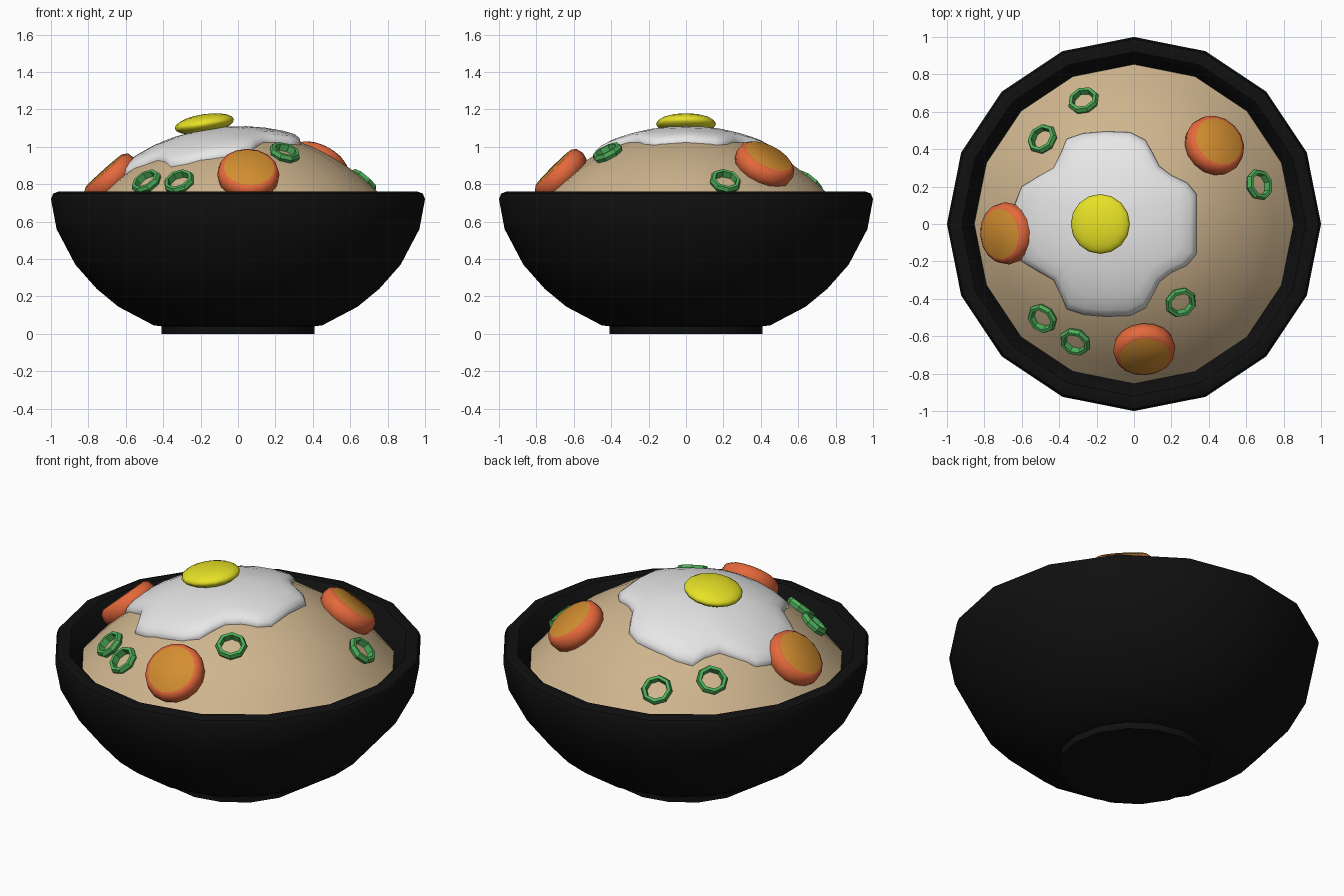
import bpy, math
from mathutils import Vector

if "Cube" in bpy.data.objects:
    bpy.data.objects.remove(bpy.data.objects["Cube"])


def mat(name, r, g, b):
    m = bpy.data.materials.new(name)
    m.diffuse_color = (r, g, b, 1)
    m.use_nodes = True
    m.node_tree.nodes["Principled BSDF"].inputs["Base Color"].default_value = m.diffuse_color
    return m


BLACK = mat("bowl_black", 0.005, 0.005, 0.005)
RICE = mat("rice_tan", 0.62, 0.46, 0.27)
WHITE = mat("egg_white", 0.8, 0.8, 0.8)
YOLK = mat("yolk_yellow", 0.8, 0.76, 0.02)
CARROT = mat("carrot_orange", 0.78, 0.14, 0.045)
CORE = mat("carrot_core", 0.65, 0.27, 0.03)
GREEN = mat("onion_green", 0.075, 0.42, 0.1)


def make(name, verts, faces, mats, angle=35):
    me = bpy.data.meshes.new(name)
    me.from_pydata(verts, [], faces)
    me.validate()
    ob = bpy.data.objects.new(name, me)
    bpy.context.collection.objects.link(ob)
    for m in mats:
        me.materials.append(m)
    bpy.ops.object.select_all(action='DESELECT')
    bpy.context.view_layer.objects.active = ob
    ob.select_set(True)
    bpy.ops.object.mode_set(mode='EDIT')
    bpy.ops.mesh.select_all(action='SELECT')
    bpy.ops.mesh.normals_make_consistent(inside=False)
    bpy.ops.object.mode_set(mode='OBJECT')
    if angle:
        bpy.ops.object.shade_smooth_by_angle(angle=math.radians(angle))
    return ob


def lathe(name, prof, n, mats, angle=35, closed=False):
    """Spin an (r, z) profile; open profiles get end caps."""
    verts = [(r * math.cos(2 * math.pi * i / n), r * math.sin(2 * math.pi * i / n), z)
             for r, z in prof for i in range(n)]
    k = len(prof)
    faces = []
    for j in range(k if closed else k - 1):
        a, b = j * n, ((j + 1) % k) * n
        faces += [(a + i, a + (i + 1) % n, b + (i + 1) % n, b + i) for i in range(n)]
    if not closed:
        faces += [tuple(range(n))[::-1], tuple(range((k - 1) * n, k * n))]
    return make(name, verts, faces, mats, angle)


# Rice surface height by radius
DOME = [(0, 1.08), (0.1, 1.075), (0.2, 1.06), (0.3, 1.035), (0.4, 1.0), (0.5, 0.948),
        (0.6, 0.883), (0.68, 0.82), (0.745, 0.76), (0.86, 0.635)]


def rice_z(r):
    for (r0, z0), (r1, z1) in zip(DOME, DOME[1:]):
        if r <= r1:
            return z0 + (z1 - z0) * (r - r0) / (r1 - r0)
    return DOME[-1][1]


def place(ob, x, y, z, tilt):
    """Put a part on the dome, leaning outwards by tilt degrees."""
    t, r = math.radians(tilt), math.hypot(x, y)
    n = Vector((x / r * math.sin(t), y / r * math.sin(t), math.cos(t)))
    ob.rotation_euler = n.to_track_quat('Z', 'Y').to_euler()
    ob.location = (x, y, z)


# Bowl with foot, rounded rim and inside wall
lathe("bowl", [(0.41, 0), (0.41, 0.04), (0.45, 0.045), (0.64, 0.145), (0.755, 0.24),
               (0.87, 0.37), (0.97, 0.56), (1.0, 0.72), (0.988, 0.75), (0.96, 0.76),
               (0.92, 0.757), (0.895, 0.73), (0.85, 0.635), (0.76, 0.42), (0.6, 0.25), (0.4, 0.14)],
      16, [BLACK], 40)

# Rice mound
lathe("rice", [(0.84, 0.61)] + DOME[:0:-1] + [(0.03, 1.08)], 16, [RICE], 40)

# Egg white: wavy outline mirrored in y, draped over the rice
half = [(0.335, 0), (0.335, 0.16), (0.285, 0.22), (0.2, 0.26), (0.135, 0.31), (0.1, 0.38),
        (0.06, 0.45), (-0.02, 0.49), (-0.15, 0.495), (-0.27, 0.485), (-0.36, 0.455),
        (-0.39, 0.38), (-0.43, 0.3), (-0.51, 0.255), (-0.6, 0.2), (-0.64, 0.1), (-0.645, 0)]
outline = half + [(x, -y) for x, y in half[-2:0:-1]]
cx, n = -0.15, len(outline)
rings = [(0.2, 0.03), (0.4, 0.032), (0.6, 0.034), (0.8, 0.036), (0.93, 0.034),
         (0.985, 0.022), (1.0, 0.002), (0.98, -0.03)]
verts, faces = [(cx, 0, rice_z(0.15) + 0.03)], []
for f, h in rings:
    for x, y in outline:
        px, py = cx + (x - cx) * f, y * f
        verts.append((px, py, rice_z(math.hypot(px, py)) + h))
for i in range(n):
    k = (i + 1) % n
    faces.append((0, 1 + i, 1 + k))
    for j in range(len(rings) - 1):
        a, b = 1 + j * n, 1 + (j + 1) * n
        faces.append((a + i, b + i, b + k, a + k))
make("egg_white", verts, faces, [WHITE], 60)

# Yolk
bpy.ops.mesh.primitive_uv_sphere_add(segments=16, ring_count=10, radius=1, location=(-0.18, 0, 1.122))
yolk = bpy.context.object
yolk.name = "yolk"
yolk.scale = (0.16, 0.16, 0.052)
yolk.rotation_euler = (0, math.radians(-9), 0)
yolk.data.materials.append(YOLK)
bpy.ops.object.shade_smooth()

# Carrot slices with a paler core on both flat ends
for i, (x, y, z, t) in enumerate([(0.43, 0.42, 0.905, 36), (-0.68, -0.05, 0.83, 42), (0.055, -0.67, 0.85, 45)]):
    c = lathe(f"carrot_slice_{i + 1}", [(0.135, -0.055), (0.158, -0.038), (0.167, 0),
                                        (0.158, 0.038), (0.135, 0.055)], 16, [CARROT, CORE], 50)
    for p in c.data.polygons:
        p.material_index = int(len(p.vertices) > 4)
    place(c, x, y, z, t)

# Spring onion rings
for i, (x, y) in enumerate([(-0.27, 0.66), (-0.49, 0.455), (0.67, 0.21),
                            (0.25, -0.42), (-0.49, -0.505), (-0.315, -0.63)]):
    o = lathe(f"onion_ring_{i + 1}", [(0.056, -0.018), (0.078, -0.02), (0.087, 0),
                                      (0.078, 0.02), (0.06, 0.02)], 8, [GREEN], 0, True)
    r = math.hypot(x, y)
    slope = math.degrees(math.atan((rice_z(r - 0.05) - rice_z(r + 0.05)) / 0.1))
    place(o, x, y, rice_z(r) + 0.015, slope)
